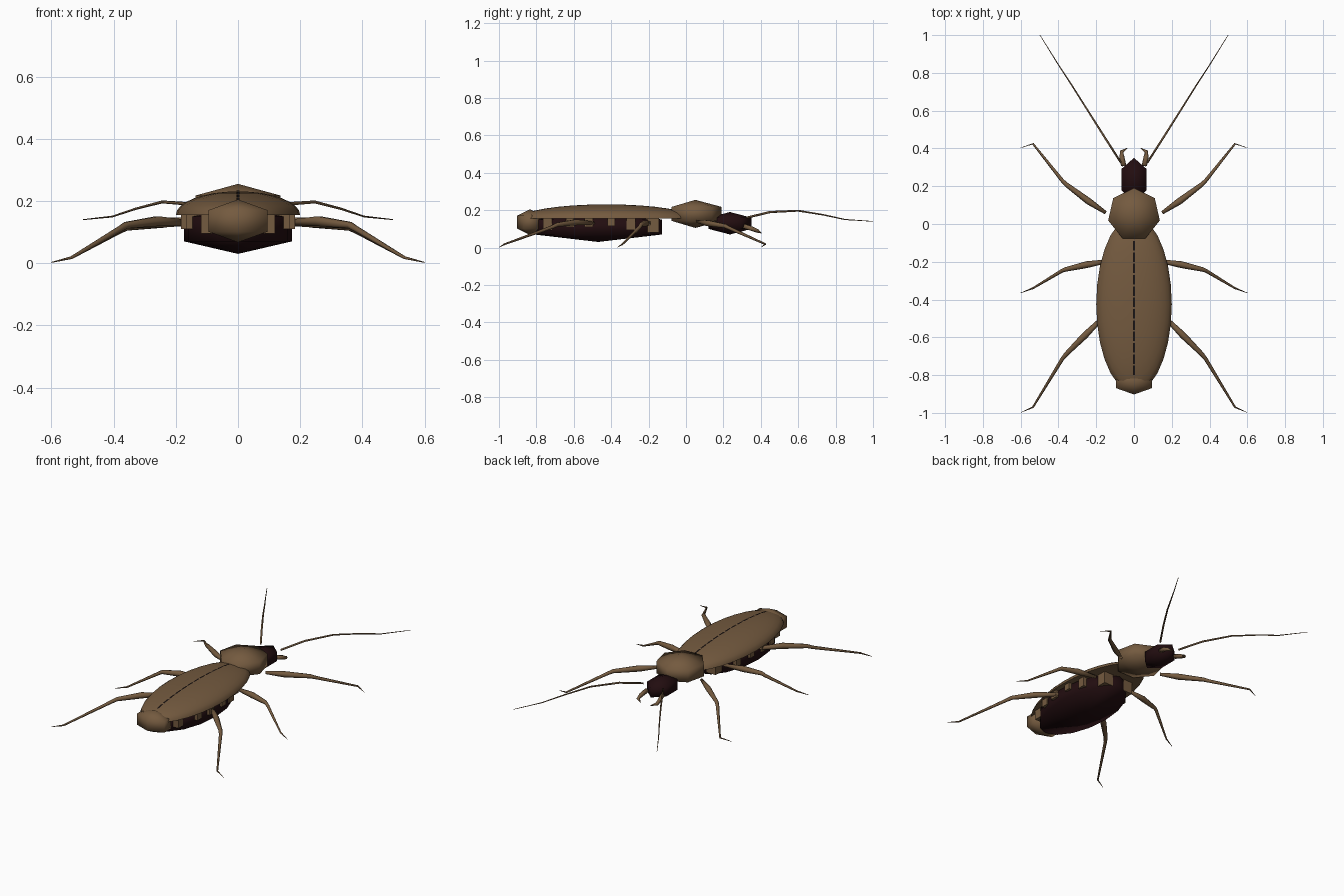
import bpy, bmesh, math
from mathutils import Vector

if "Cube" in bpy.data.objects:
    bpy.data.objects.remove(bpy.data.objects["Cube"])


def material(name, rgb):
    m = bpy.data.materials.new(name)
    m.diffuse_color = (*rgb, 1)
    m.use_nodes = True
    m.node_tree.nodes["Principled BSDF"].inputs["Base Color"].default_value = m.diffuse_color
    return m


BROWN = material("shell brown", (0.175, 0.103, 0.05))
DARK = material("dark maroon", (0.016, 0.004, 0.005))
BLACK = material("seam black", (0.01, 0.006, 0.005))


def finish(name, bm, mat, smooth=True):
    bmesh.ops.recalc_face_normals(bm, faces=bm.faces)
    me = bpy.data.meshes.new(name)
    bm.to_mesh(me)
    bm.free()
    me.materials.append(mat)
    for p in me.polygons:
        p.use_smooth = smooth
    ob = bpy.data.objects.new(name, me)
    bpy.context.collection.objects.link(ob)
    return ob


def blob(name, center, radii, segs, rings, mat):
    """Coarse ellipsoid with its poles along z."""
    bm = bmesh.new()
    bmesh.ops.create_uvsphere(bm, u_segments=segs, v_segments=rings, radius=1)
    for v in bm.verts:
        v.co = Vector(c + r * k for c, r, k in zip(center, radii, v.co))
    return finish(name, bm, mat)


def limb(name, points, radii, mat, sides=6):
    """Tapered tube along a jointed path, made on both sides of the body."""
    for side, label in ((1, "right"), (-1, "left")):
        pts = [Vector((x * side, y, z)) for x, y, z in points]
        bm = bmesh.new()
        rings = []
        for i, (p, r) in enumerate(zip(pts, radii)):
            d = (pts[min(i + 1, len(pts) - 1)] - pts[max(i - 1, 0)]).normalized()
            u = d.cross(Vector((0, 0, 1))).normalized()
            w = u.cross(d)
            angles = [math.tau * k / sides for k in range(sides)]
            rings.append([bm.verts.new(p + r * (u * math.cos(a) + w * math.sin(a)))
                          for a in angles])
        for a, b in zip(rings, rings[1:]):
            for k in range(sides):
                n = (k + 1) % sides
                bm.faces.new((a[k], a[n], b[n], b[k]))
        bm.faces.new(rings[0])
        bm.faces.new(rings[-1])
        finish(f"{label}_{name}", bm, mat)


# Belly, head and thorax shield
blob("belly", (0, -0.47, 0.11), (0.2, 0.395, 0.08), 16, 3, DARK)
blob("head", (0, 0.235, 0.13), (0.087, 0.133, 0.06), 6, 3, DARK)
shield = blob("thorax_shield", (0, 0.05, 0.18), (0.162, 0.162, 0.075), 7, 3, BROWN)

# Wing cases: a long half dome with a flat underside
EC, ERX, ERY, EZ, EH = -0.425, 0.2, 0.465, 0.155, 0.076
bm = bmesh.new()
bmesh.ops.create_uvsphere(bm, u_segments=28, v_segments=16, radius=1)
bmesh.ops.bisect_plane(bm, geom=bm.verts[:] + bm.edges[:] + bm.faces[:],
                       plane_co=(0, 0, 0), plane_no=(0, 0, -1), clear_outer=True)
bmesh.ops.holes_fill(bm, edges=[e for e in bm.edges if e.is_boundary])
for v in bm.verts:
    v.co = Vector((v.co.x * ERX, EC + v.co.y * ERY, EZ + v.co.z * EH))
wing = finish("wing_cases", bm, BROWN)
bpy.context.view_layer.objects.active = wing
wing.select_set(True)
bpy.ops.object.shade_smooth_by_angle(angle=math.radians(40))

# Dashed seam between the wing cases
bm = bmesh.new()
for i in range(12):
    y0 = -0.8 + i * 0.06
    row = []
    for y in (y0, y0 + 0.025, y0 + 0.05):
        z = EZ + EH * math.sqrt(1 - ((y - EC) / ERY) ** 2) + 0.002
        row.append([bm.verts.new((x, y, z)) for x in (-0.005, 0.005)])
    for a, b in zip(row, row[1:]):
        bm.faces.new((a[0], a[1], b[1], b[0]))
finish("wing_seam", bm, BLACK, smooth=False)

# Abdomen bands showing at the sides of the belly, then the tail segment
for i, (y, half, h) in enumerate([(-0.74, 0.03, 0.07), (-0.62, 0.028, 0.055),
                                  (-0.52, 0.03, 0.055), (-0.40, 0.025, 0.05),
                                  (-0.295, 0.03, 0.07), (-0.18, 0.045, 0.085)]):
    width = 0.173 * math.sqrt(1 - ((y + 0.47) / 0.345) ** 2) + 0.012
    bm = bmesh.new()
    bmesh.ops.create_cube(bm, size=1)
    for v in bm.verts:
        v.co = Vector((v.co.x * 2 * width, y + v.co.y * 1.6 * half,
                       0.165 - h / 2 + v.co.z * h))
    finish(f"abdomen_band_{i + 1}", bm, BROWN, smooth=False)
blob("tail_segment", (0, -0.835, 0.136), (0.127, 0.078, 0.069), 6, 3, BROWN)

# Legs: thick upper part, thin lower part, pointed foot
LEG_R = (0.009, 0.018, 0.012, 0.01, 0.005, 0.001)
legs = {
    "front_leg": [(0.15, 0.06, 0.14), (0.24, 0.12, 0.13), (0.36, 0.21, 0.115),
                  (0.38, 0.23, 0.105), (0.535, 0.425, 0.018), (0.6, 0.403, 0.003)],
    "middle_leg": [(0.13, -0.195, 0.13), (0.25, -0.215, 0.13), (0.36, -0.24, 0.122),
                   (0.38, -0.247, 0.11), (0.535, -0.34, 0.018), (0.6, -0.365, 0.002)],
    "hind_leg": [(0.15, -0.48, 0.13), (0.26, -0.59, 0.135), (0.36, -0.69, 0.122),
                 (0.38, -0.715, 0.11), (0.535, -0.97, 0.018), (0.6, -0.998, 0.002)],
}
for name, pts in legs.items():
    limb(name, pts, LEG_R, BROWN)

# Antennae and jaws
limb("antenna", [(0.07, 0.325, 0.16), (0.15, 0.45, 0.19), (0.245, 0.6, 0.197),
                 (0.33, 0.735, 0.175), (0.405, 0.85, 0.15), (0.498, 1.0, 0.14)],
     (0.006, 0.006, 0.005, 0.004, 0.003, 0.0015), BROWN, 5)
limb("jaw", [(0.055, 0.31, 0.115), (0.064, 0.355, 0.1), (0.065, 0.383, 0.088),
             (0.035, 0.402, 0.078)],
     (0.014, 0.013, 0.01, 0.002), BROWN)
